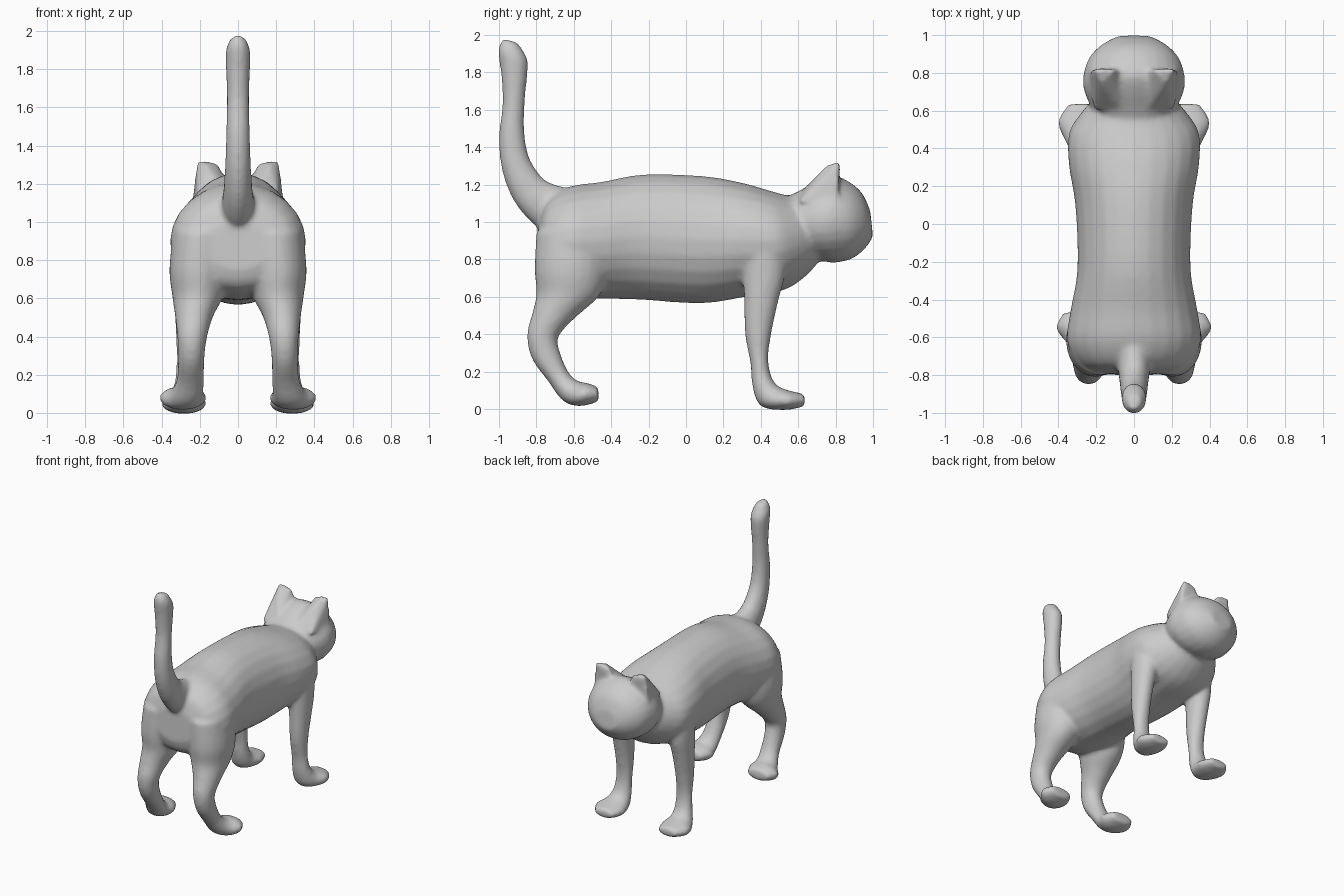
import bpy, bmesh, math
from mathutils import Vector

fur = bpy.data.materials.new("grey_fur")
fur.diffuse_color = (0.6, 0.6, 0.6, 1)

bm = bmesh.new()


def catmull(a, b, c, d, t):
    return [0.5 * (2 * q + (r - p) * t + (2 * p - 5 * q + 4 * r - s) * t * t
                   + (3 * q - p - 3 * r + s) * t ** 3)
            for p, q, r, s in zip(a, b, c, d)]


def loft(rings, side=1, n=24, steps=4):
    """Rings: two opposite outline points (y, z, y, z), x centre, x half width."""
    fine = []
    for i in range(len(rings) - 1):
        a, b, c = rings[max(i - 1, 0)], rings[i], rings[i + 1]
        d = rings[min(i + 2, len(rings) - 1)]
        fine += [catmull(a, b, c, d, s / steps) for s in range(steps)]
    fine.append(rings[-1])
    loops = []
    for y1, z1, y2, z2, cx, rx in fine:
        mid = Vector((cx * side, (y1 + y2) / 2, (z1 + z2) / 2))
        up = Vector((0, (y1 - y2) / 2, (z1 - z2) / 2))
        loops.append([bm.verts.new(mid + up * math.cos(t) + Vector((rx * math.sin(t), 0, 0)))
                      for t in (2 * math.pi * k / n for k in range(n))])
    faces = []
    for a, b in zip(loops, loops[1:]):
        for k in range(n):
            j = (k + 1) % n
            faces.append(bm.faces.new((a[k], a[j], b[j], b[k])))
    faces += [bm.faces.new(loops[0]), bm.faces.new(loops[-1])]
    bmesh.ops.recalc_face_normals(bm, faces=faces)


# Torso from rump to chest
loft([(-.79, 1.0, -.80, .75, 0, .17), (-.74, 1.12, -.76, .66, 0, .29),
      (-.62, 1.19, -.62, .60, 0, .355), (-.45, 1.215, -.45, .59, 0, .335),
      (-.22, 1.255, -.25, .585, 0, .30), (.1, 1.245, .08, .565, 0, .31),
      (.3, 1.21, .32, .60, 0, .345), (.44, 1.17, .52, .635, 0, .345),
      (.53, 1.145, .64, .71, 0, .28), (.6, 1.13, .72, .80, 0, .21)])

# Head
loft([(.53, 1.13, .66, .82, 0, .21), (.61, 1.17, .70, .80, 0, .245),
      (.70, 1.22, .76, .785, 0, .27), (.79, 1.25, .82, .785, 0, .265),
      (.88, 1.21, .89, .805, 0, .235), (.945, 1.15, .955, .855, 0, .17),
      (.985, 1.06, 1.0, .92, 0, .09)])

# Tail
loft([(-.58, 1.17, -.74, .94, 0, .09), (-.70, 1.20, -.83, 1.0, 0, .085),
      (-.77, 1.24, -.925, 1.12, 0, .075), (-.84, 1.35, -.985, 1.28, 0, .067),
      (-.865, 1.5, -1.0, 1.46, 0, .062), (-.86, 1.66, -.98, 1.64, 0, .058),
      (-.845, 1.82, -.99, 1.80, 0, .064), (-.85, 1.88, -1.005, 1.92, 0, .064),
      (-.90, 1.96, -.98, 1.98, 0, .035)])

for side in (-1, 1):
    # Hind leg with foot
    loft([(-.42, .95, -.80, .95, .19, .15), (-.42, .75, -.81, .75, .205, .155),
          (-.46, .61, -.80, .62, .21, .135), (-.59, .49, -.82, .52, .23, .10),
          (-.68, .39, -.85, .40, .24, .078), (-.675, .31, -.825, .27, .245, .07),
          (-.63, .20, -.735, .145, .25, .072), (-.58, .15, -.66, .045, .27, .09),
          (-.53, .14, -.57, .015, .29, .125), (-.47, .12, -.465, .04, .29, .085)], side)
    # Front leg with foot
    loft([(.53, .90, .31, .90, .245, .10), (.53, .72, .305, .72, .255, .085),
          (.495, .58, .31, .58, .26, .075), (.46, .42, .315, .40, .26, .065),
          (.44, .28, .345, .24, .26, .062), (.455, .18, .355, .12, .265, .07),
          (.49, .125, .40, .015, .275, .09), (.55, .10, .53, -.005, .285, .12),
          (.635, .08, .635, .015, .275, .075)], side)
    # Ear wedge
    pts = [(.05, .82, 1.2), (.24, .81, 1.12), (.215, .825, 1.325), (.11, .82, 1.315),
           (.17, .75, 1.305), (.07, .60, 1.15), (.215, .60, 1.10)]
    vs = [bm.verts.new((x * side, y, z)) for x, y, z in pts]
    hull = bmesh.ops.convex_hull(bm, input=vs)
    bmesh.ops.recalc_face_normals(
        bm, faces=[f for f in hull["geom"] if isinstance(f, bmesh.types.BMFace)])

mesh = bpy.data.meshes.new("cat_body")
bm.to_mesh(mesh)
bm.free()
mesh.materials.append(fur)
body = bpy.data.objects.new("cat_body", mesh)
bpy.context.collection.objects.link(body)

# Fuse the parts into one soft skin
fuse = body.modifiers.new("fuse", 'REMESH')
fuse.mode = 'VOXEL'
fuse.voxel_size = 0.014
fuse.use_smooth_shade = True
soften = body.modifiers.new("soften", 'SMOOTH')
soften.factor = 0.5
soften.iterations = 10
